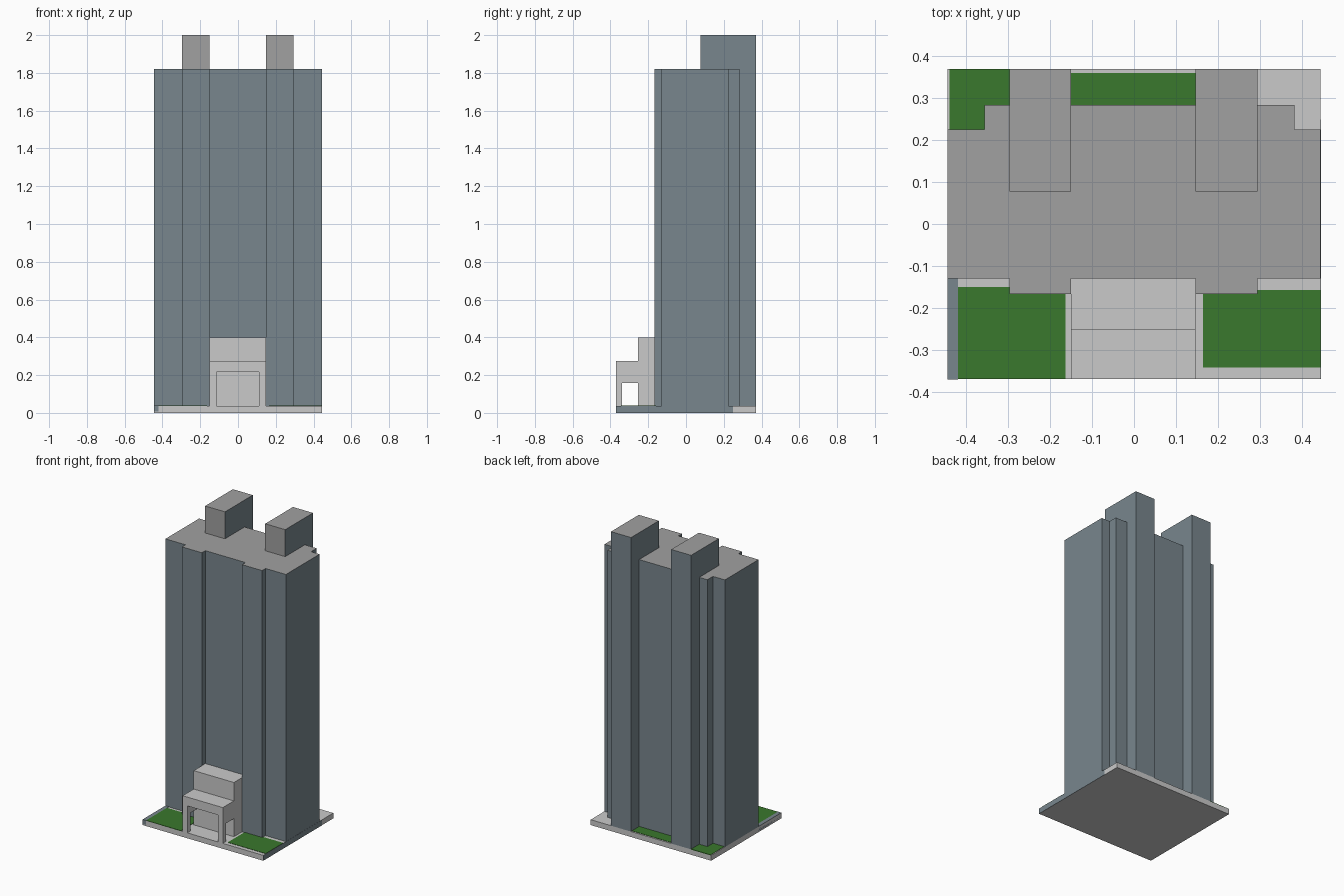
import bpy, bmesh

if "Cube" in bpy.data.objects:
    bpy.data.objects.remove(bpy.data.objects["Cube"])


def material(name, rgb):
    m = bpy.data.materials.new(name)
    m.diffuse_color = (*rgb, 1)
    m.use_nodes = True
    m.node_tree.nodes["Principled BSDF"].inputs["Base Color"].default_value = m.diffuse_color
    return m


STONE = material("light_stone", (0.59, 0.59, 0.59))
ROOF = material("roof_grey", (0.356, 0.356, 0.356))
WALL = material("blue_grey_wall", (0.19, 0.24, 0.27))
GRASS = material("grass_green", (0.042, 0.188, 0.026))


def finish(name, bm, mats):
    bmesh.ops.recalc_face_normals(bm, faces=bm.faces[:])
    me = bpy.data.meshes.new(name)
    bm.to_mesh(me)
    bm.free()
    for m in mats:
        me.materials.append(m)
    ob = bpy.data.objects.new(name, me)
    bpy.context.collection.objects.link(ob)
    return ob


def prism(name, pts, axis, a, b, *mats):
    """Extrude a 2D outline from a to b along x (yz outline) or z (xy outline)."""
    bm = bmesh.new()
    place = (lambda p: (a, *p)) if axis == 'x' else (lambda p: (*p, a))
    face = bm.faces.new([bm.verts.new(place(p)) for p in pts])
    ext = bmesh.ops.extrude_face_region(bm, geom=[face])
    step = (b - a, 0, 0) if axis == 'x' else (0, 0, b - a)
    bmesh.ops.translate(bm, vec=step, verts=[v for v in ext["geom"] if isinstance(v, bmesh.types.BMVert)])
    return finish(name, bm, mats)


def box(name, x0, x1, y0, y1, z0, z1, *mats):
    return prism(name, [(x0, y0), (x1, y0), (x1, y1), (x0, y1)], 'z', z0, z1, *mats)


BASE, TOP = 0.036, 1.82

# Ground slab and its wall-coloured edging
box("base_slab", -0.445, 0.445, -0.37, 0.37, 0, BASE, STONE)
box("left_kerb", -0.445, -0.42, -0.371, -0.13, 0.008, BASE + 0.002, WALL)
box("right_kerb", 0.444, 0.446, -0.37, 0.25, 0, BASE, WALL)

# Main tower with stepped footprint, up to the main roof
outline = [(-0.445, -0.13), (-0.297, -0.13), (-0.297, -0.167), (-0.15, -0.167),
           (-0.15, -0.13), (0.147, -0.13), (0.147, -0.167), (0.295, -0.167),
           (0.295, -0.13), (0.445, -0.13), (0.445, 0.225), (0.383, 0.225),
           (0.383, 0.284), (0.295, 0.284), (0.295, 0.37), (0.147, 0.37),
           (0.147, 0.284), (-0.15, 0.284), (-0.15, 0.37), (-0.297, 0.37),
           (-0.297, 0.284), (-0.357, 0.284), (-0.357, 0.225), (-0.445, 0.225)]
tower = prism("tower", outline, 'z', BASE, TOP, WALL, ROOF)

# Rear shafts rising above the roof
shafts = [box(f"{side}_roof_shaft", x0, x1, 0.077, 0.37, TOP, 2.0, WALL, ROOF)
          for side, x0, x1 in (("left", -0.297, -0.15), ("right", 0.147, 0.295))]

# Roof colour on upward faces, and on the front of the shafts
for ob in [tower] + shafts:
    for f in ob.data.polygons:
        if f.normal.z > 0.5 or (ob is not tower and f.normal.y < -0.5):
            f.material_index = 1

# Entrance: rear block, canopy, and side frames with an opening
box("entrance_block", -0.15, 0.147, -0.253, -0.13, BASE, 0.398, STONE)
box("entrance_canopy", -0.115, 0.112, -0.37, -0.253, 0.216, 0.275, STONE)
frame = [(-0.37, BASE), (-0.338, BASE), (-0.338, 0.157), (-0.253, 0.157),
         (-0.253, 0.275), (-0.37, 0.275)]
for side, x0, x1 in (("left", -0.15, -0.115), ("right", 0.112, 0.147)):
    prism(f"{side}_entrance_frame", frame, 'x', x0, x1, STONE)

# Lawns
for name, x0, x1, y0, y1 in (("front_left", -0.42, -0.163, -0.37, -0.15),
                             ("front_right", 0.165, 0.445, -0.343, -0.158),
                             ("back_left", -0.44, -0.297, 0.225, 0.37),
                             ("back_centre", -0.15, 0.147, 0.284, 0.361)):
    box(f"{name}_lawn", x0, x1, y0, y1, BASE - 0.002, BASE + 0.002, GRASS)
